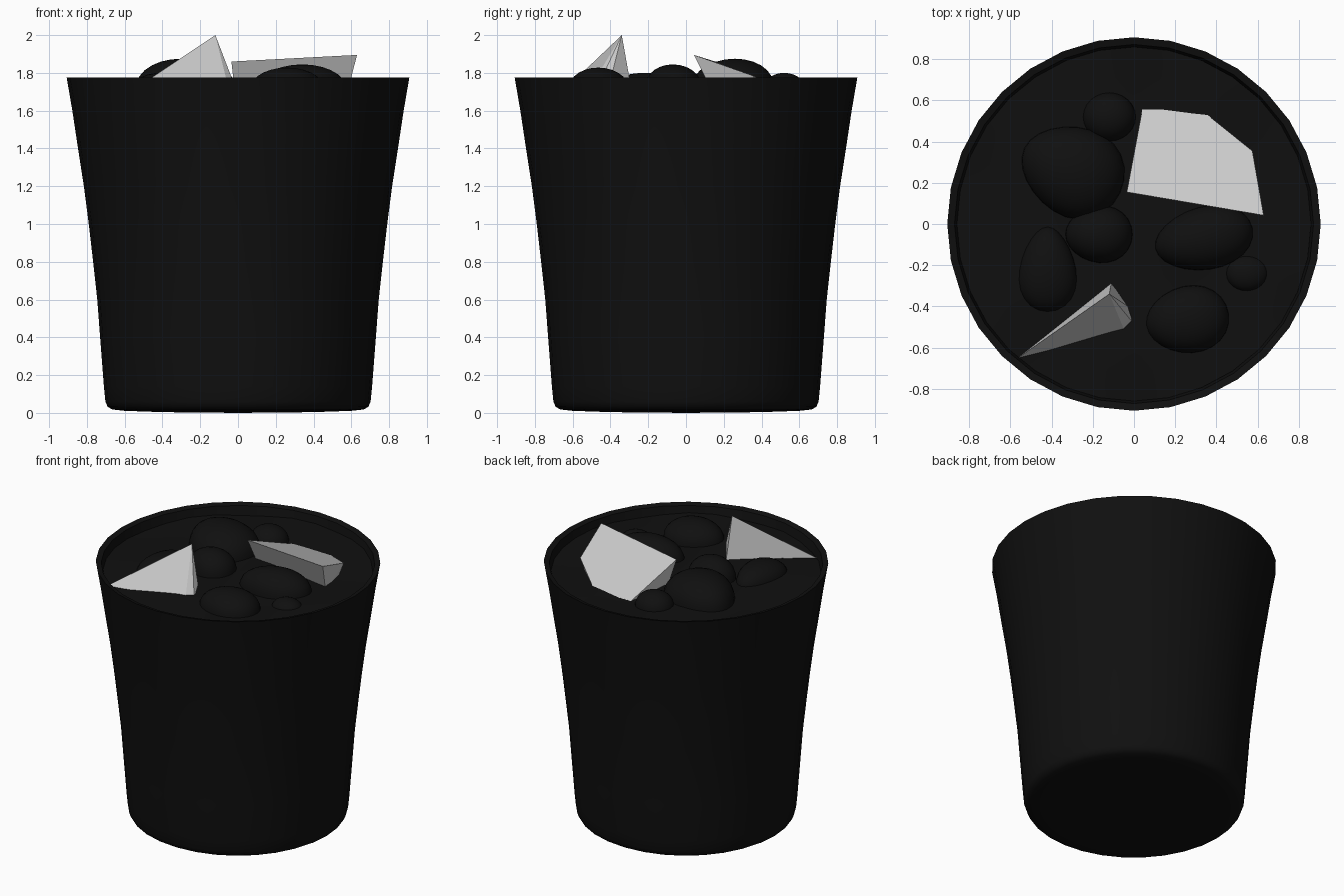
import bpy, bmesh, math
from mathutils import Vector

if "Cube" in bpy.data.objects:
    bpy.data.objects.remove(bpy.data.objects["Cube"])

black = bpy.data.materials.new("black")
black.diffuse_color = (0.005, 0.005, 0.005, 1)
black.use_nodes = True
black.node_tree.nodes["Principled BSDF"].inputs["Base Color"].default_value = black.diffuse_color
SIDES = 32


def finish(name, bm, mat=None, smooth=None):
    bmesh.ops.recalc_face_normals(bm, faces=bm.faces)
    me = bpy.data.meshes.new(name)
    bm.to_mesh(me)
    bm.free()
    ob = bpy.data.objects.new(name, me)
    bpy.context.collection.objects.link(ob)
    if mat:
        me.materials.append(mat)
    if smooth:
        bpy.ops.object.select_all(action='DESELECT')
        ob.select_set(True)
        bpy.context.view_layer.objects.active = ob
        bpy.ops.object.shade_smooth_by_angle(angle=math.radians(smooth))
    return ob


def lathe(bm, profile, wave=None):
    """Spin (radius, z) points; the first point is the pole."""
    pole = bm.verts.new((0, 0, profile[0][1]))
    prev = None
    for r, z in profile[1:]:
        ring = []
        for i in range(SIDES):
            a = 2 * math.pi * i / SIDES
            x, y = r * math.cos(a), r * math.sin(a)
            ring.append(bm.verts.new((x, y, z + (wave(x, y) if wave else 0))))
        for i in range(SIDES):
            j = (i + 1) % SIDES
            if prev:
                bm.faces.new((prev[i], prev[j], ring[j], ring[i]))
            else:
                bm.faces.new((pole, ring[j], ring[i]))
        prev = ring


# Tapered cup with rounded foot, rim and a short inner wall
bm = bmesh.new()
lathe(bm, [(0, 0), (0.4, 0.004), (0.6, 0.011), (0.665, 0.018), (0.69, 0.032),
           (0.702, 0.06), (0.71, 0.14), (0.73, 0.4), (0.745, 0.6), (0.767, 0.8),
           (0.79, 1.0), (0.816, 1.2), (0.847, 1.4), (0.877, 1.6), (0.907, 1.775),
           (0.872, 1.765), (0.855, 1.68)])
finish("cup", bm, black, 40)

# Gently rippled filling
bm = bmesh.new()
lathe(bm, [(0, 1.71)] + [(0.86 * k / 12, 1.71) for k in range(1, 13)],
      lambda x, y: 0.012 * math.sin(7 * x + 2 * y) * math.cos(6 * y - 3 * x))
finish("filling", bm, black, 60)

# Rounded lumps: centre x, y, half length, half width, turn, top height, egg taper
lumps = [(-0.30, 0.26, 0.26, 0.22, -25, 1.875, 0.15),
         (-0.12, 0.52, 0.13, 0.12, 0, 1.80, 0.0),
         (-0.17, -0.05, 0.165, 0.14, 0, 1.84, 0.1),
         (0.34, -0.07, 0.245, 0.155, 12, 1.845, 0.1),
         (-0.42, -0.22, 0.21, 0.14, 90, 1.80, -0.25),
         (0.26, -0.465, 0.205, 0.165, 8, 1.828, 0.1),
         (0.55, -0.24, 0.105, 0.09, 0, 1.755, 0.0)]
BASE = 1.68
for n, (cx, cy, a, b, turn, top, egg) in enumerate(lumps):
    bm = bmesh.new()
    bmesh.ops.create_uvsphere(bm, u_segments=24, v_segments=14, radius=1)
    c, s = math.cos(math.radians(turn)), math.sin(math.radians(turn))
    for v in bm.verts:
        x, y, z = v.co
        y *= 1 + egg * x
        x, y = x * a, y * b
        z = math.copysign(abs(z) ** 0.8, z) * (top - BASE)
        v.co = (cx + x * c - y * s, cy + x * s + y * c, BASE + z)
    finish(f"lump_{n + 1}", bm, black, 60)


# Faceted grey shards
def shard(name, points):
    bm = bmesh.new()
    for p in points:
        bm.verts.new(Vector(p))
    res = bmesh.ops.convex_hull(bm, input=bm.verts)
    bmesh.ops.delete(bm, geom=[g for g in res["geom_interior"]
                               if isinstance(g, bmesh.types.BMVert)], context='VERTS')
    bmesh.ops.dissolve_limit(bm, angle_limit=math.radians(4), verts=bm.verts, edges=bm.edges)
    finish(name, bm)


shard("upright_shard", [(-0.12, -0.34, 2.0), (-0.11, -0.285, 1.69), (-0.57, -0.655, 1.70),
                        (-0.035, -0.545, 1.66), (-0.005, -0.48, 1.70), (-0.03, -0.40, 1.76),
                        (-0.2, -0.45, 1.6)])
shard("leaning_shard", [(-0.035, 0.155, 1.86), (0.63, 0.042, 1.895), (0.575, 0.355, 1.785),
                        (0.32, 0.56, 1.70), (0.04, 0.555, 1.70),
                        (-0.01, 0.25, 1.64), (0.57, 0.16, 1.66), (0.53, 0.34, 1.65),
                        (0.3, 0.5, 1.62), (0.06, 0.5, 1.62)])
